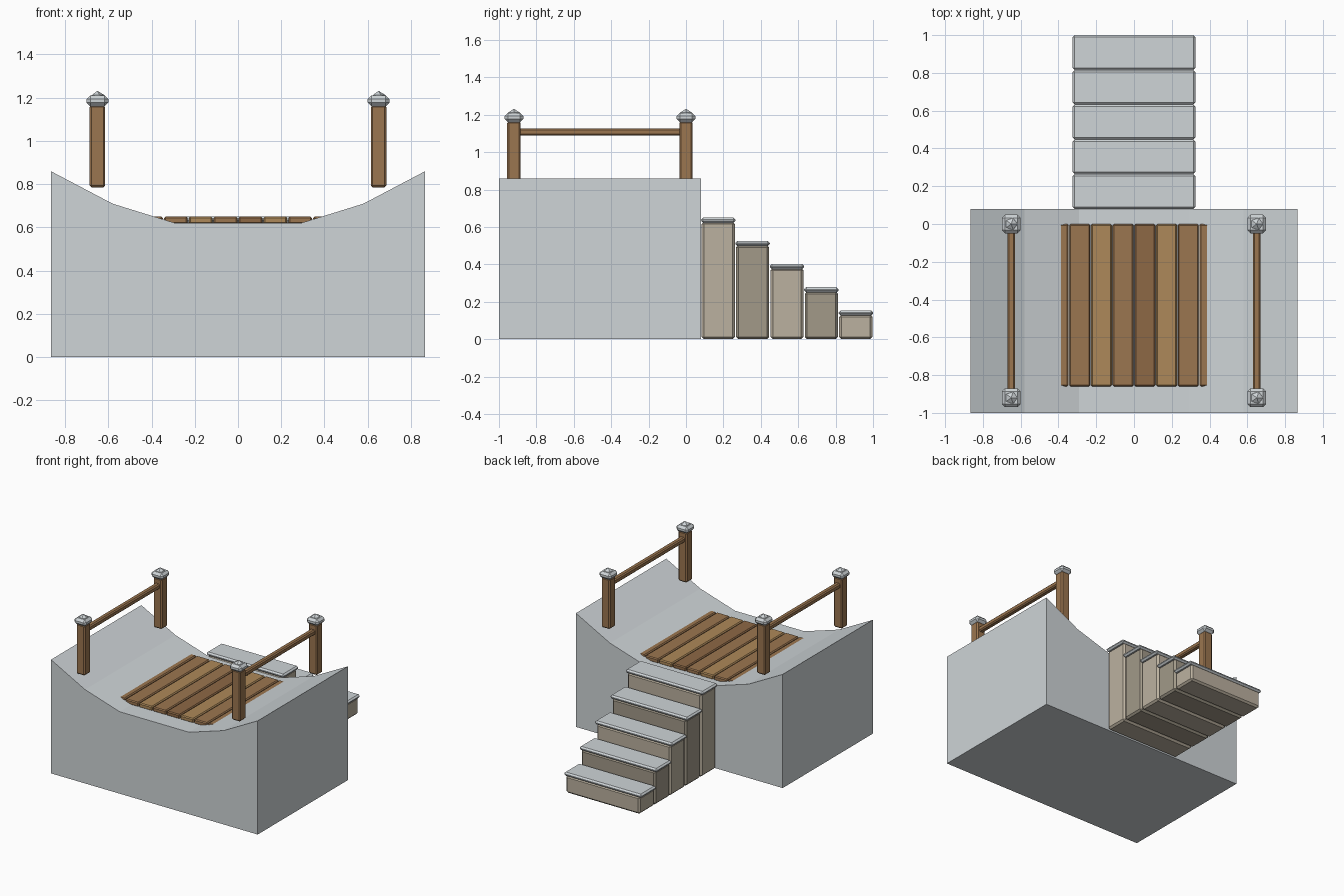
import bpy, bmesh
from mathutils import Matrix

if "Cube" in bpy.data.objects:
    bpy.data.objects.remove(bpy.data.objects["Cube"])


def mat(name, r, g, b):
    m = bpy.data.materials.new(name)
    m.diffuse_color = (r, g, b, 1)
    m.use_nodes = True
    m.node_tree.nodes["Principled BSDF"].inputs["Base Color"].default_value = m.diffuse_color
    return m


BROWN = [mat("wood_mid", .33, .18, .08), mat("wood_light", .42, .25, .10),
         mat("wood_dark", .27, .14, .06)]
STONE = [mat("stone_light", .50, .44, .35), mat("stone_dark", .36, .32, .25)]
PALE = mat("pale_stone", .62, .66, .68)


def finish(name, bm, material):
    bmesh.ops.recalc_face_normals(bm, faces=bm.faces[:])
    me = bpy.data.meshes.new(name)
    bm.to_mesh(me)
    bm.free()
    ob = bpy.data.objects.new(name, me)
    bpy.context.collection.objects.link(ob)
    if material:
        me.materials.append(material)
    return ob


def box(name, x, y, z, bevel, material=None):
    """Chamfered box from (min, max) pairs."""
    bm = bmesh.new()
    bmesh.ops.create_cube(bm, size=1)
    for v in bm.verts:
        for i, (lo, hi) in enumerate((x, y, z)):
            v.co[i] = hi if v.co[i] > 0 else lo
    bmesh.ops.bevel(bm, geom=bm.edges[:], offset=bevel, segments=1, affect='EDGES')
    return finish(name, bm, material)


# Base block with a sagging top, extruded along y
half = [(.29, .62), (.58, .71), (.865, .86), (.865, 0)]
profile = half + [(-x, z) for x, z in reversed(half)]
bm = bmesh.new()
face = bm.faces.new([bm.verts.new((x, -1, z)) for x, z in profile])
ext = bmesh.ops.extrude_face_region(bm, geom=[face])
bmesh.ops.translate(bm, vec=(0, 1.08, 0),
                    verts=[g for g in ext["geom"] if isinstance(g, bmesh.types.BMVert)])
finish("base", bm, PALE)

# Deck planks, the outer ones partly sunk into the slope
for i, c in enumerate((0, 0, 1, 0, 2, 1, 0, 0)):
    x = (i - 3.5) * .115
    box(f"plank_{i + 1}", (x - .055, x + .055), (-.86, 0), (.615, .65), .007, BROWN[c])

# Railings: posts with caps and knobs, joined by a rail
for side, sx in (("left", -.65), ("right", .65)):
    for end, y in (("front", -.92), ("back", 0)):
        tag = f"{end}_{side}"
        box(f"post_{tag}", (sx - .036, sx + .036), (y - .036, y + .036),
            (.785, 1.165), .009, BROWN[0])
        box(f"post_cap_{tag}", (sx - .05, sx + .05), (y - .05, y + .05),
            (1.16, 1.21), .017, PALE)
        bm = bmesh.new()
        bmesh.ops.create_icosphere(bm, subdivisions=1, radius=.037,
                                   matrix=Matrix.Translation((sx, y, 1.195)))
        finish(f"post_knob_{tag}", bm, PALE)
    box(f"rail_{side}", (sx - .02, sx + .02), (-.9, -.02), (1.088, 1.126), .008, BROWN[0])

# Stairs: stone blocks with overhanging slabs
for i in range(5):
    y, top = .08 + i * .184, .65 - i * .124
    box(f"step_block_{i + 1}", (-.31, .31), (y + .003, y + .181), (0, top - .022),
        .013, STONE[i % 2])
    box(f"step_slab_{i + 1}", (-.325, .325), (y, y + .184), (top - .028, top), .011, PALE)
